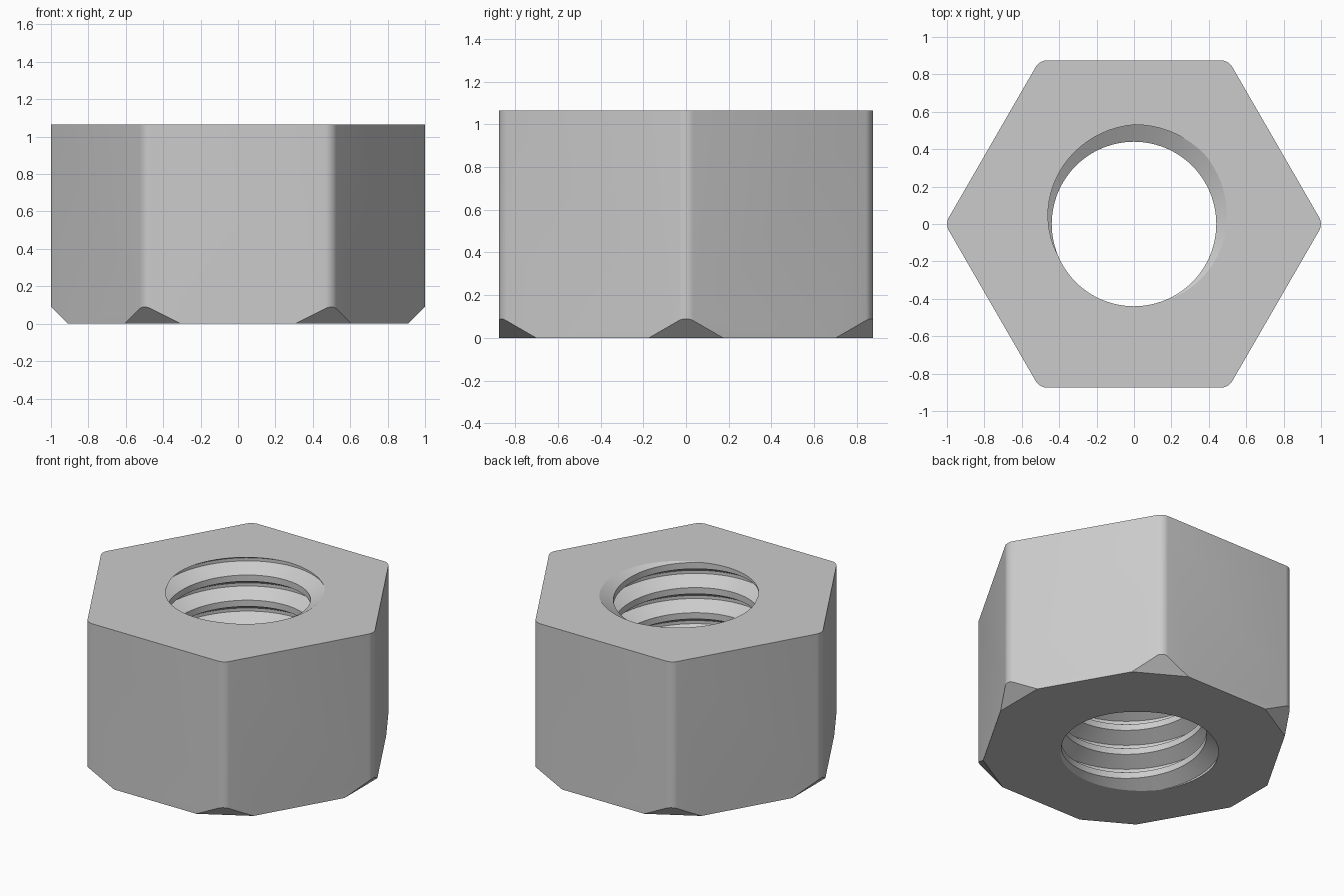
import bpy, bmesh, math
from mathutils import Vector

HEIGHT = 1.065
APOTHEM = 0.875        # centre to flat
ROUND = 0.067          # corner rounding radius
CHAMFER = 0.91         # centre to corner chamfer at the base
PITCH = 0.168
MINOR, MAJOR = 0.44, 0.531
SEGMENTS = 72

default = bpy.data.objects.get("Cube")
if default:
    bpy.data.objects.remove(default, do_unlink=True)

steel = bpy.data.materials.new("steel_grey")
steel.use_nodes = True
colour = (0.6, 0.6, 0.6, 1)
steel.diffuse_color = colour
steel.node_tree.nodes["Principled BSDF"].inputs["Base Color"].default_value = colour


def make_object(name, bm):
    bmesh.ops.recalc_face_normals(bm, faces=bm.faces)
    mesh = bpy.data.meshes.new(name)
    bm.to_mesh(mesh)
    bm.free()
    mesh.materials.append(steel)
    obj = bpy.data.objects.new(name, mesh)
    bpy.context.collection.objects.link(obj)
    return obj


def hex_body():
    bm = bmesh.new()
    radius = APOTHEM / math.cos(math.pi / 6)
    corners = [math.radians(60 * i) for i in range(6)]
    base = bm.faces.new([bm.verts.new((radius * math.cos(a), radius * math.sin(a), 0))
                         for a in corners])
    ext = bmesh.ops.extrude_face_region(bm, geom=[base], use_keep_orig=True)
    top = [v for v in ext["geom"] if isinstance(v, bmesh.types.BMVert)]
    bmesh.ops.translate(bm, verts=top, vec=(0, 0, HEIGHT))
    # Rounded vertical corners
    upright = [e for e in bm.edges
               if abs(e.verts[0].co.z - e.verts[1].co.z) > HEIGHT / 2]
    bmesh.ops.bevel(bm, geom=upright, offset=ROUND * math.tan(math.pi / 6),
                    segments=6, profile=0.5, affect='EDGES')
    # Flat 45 degree chamfer under each corner
    for a in corners:
        out = Vector((math.cos(a), math.sin(a), 0))
        cut = bmesh.ops.bisect_plane(
            bm, geom=bm.verts[:] + bm.edges[:] + bm.faces[:], dist=1e-5,
            plane_co=out * CHAMFER, plane_no=out - Vector((0, 0, 1)), clear_outer=True)
        edges = [e for e in cut["geom_cut"]
                 if isinstance(e, bmesh.types.BMEdge) and e.is_boundary]
        bmesh.ops.holes_fill(bm, edges=edges, sides=0)
    return make_object("hex_nut", bm)


def thread_cutter():
    # Trapezoid groove wound on a helix, closed by a fan at each end
    bm = bmesh.new()
    groove = [(-0.375, MINOR), (-0.0625, MAJOR), (0.0625, MAJOR), (0.375, MINOR)]
    start = math.radians(67)
    columns = []
    for i in range(SEGMENTS):
        a = math.tau * i / SEGMENTS
        drop = (a - start) / math.tau
        columns.append([bm.verts.new((r * math.cos(a), r * math.sin(a),
                                      HEIGHT + PITCH * (turn + dz - drop)))
                        for turn in range(-9, 4) for dz, r in groove])
    step = len(groove)
    for i, col in enumerate(columns):
        last = i == SEGMENTS - 1
        nxt = columns[0] if last else columns[i + 1]
        shift = step if last else 0
        for j in range(shift, len(col) - 1):
            bm.faces.new((col[j], nxt[j - shift], nxt[j - shift + 1], col[j + 1]))
    rims = [e for e in bm.edges if e.is_boundary]
    for upper in (False, True):
        rim = [e for e in rims if (e.verts[0].co.z > HEIGHT / 2) == upper]
        mid = sum(e.verts[0].co.z for e in rim) / len(rim)
        apex = bm.verts.new((0, 0, mid))
        for e in rim:
            bm.faces.new((e.verts[0], e.verts[1], apex))
    return make_object("thread_cutter", bm)


nut = hex_body()
cutter = thread_cutter()
cutter.hide_render = True

# Cut the threaded bore
bore = nut.modifiers.new("threaded_bore", 'BOOLEAN')
bore.operation = 'DIFFERENCE'
bore.solver = 'EXACT'
bore.object = cutter
bpy.ops.object.select_all(action='DESELECT')
nut.select_set(True)
bpy.context.view_layer.objects.active = nut
bpy.ops.object.modifier_apply(modifier=bore.name)
bpy.data.objects.remove(cutter, do_unlink=True)
bpy.ops.object.shade_smooth_by_angle(angle=math.radians(25))
